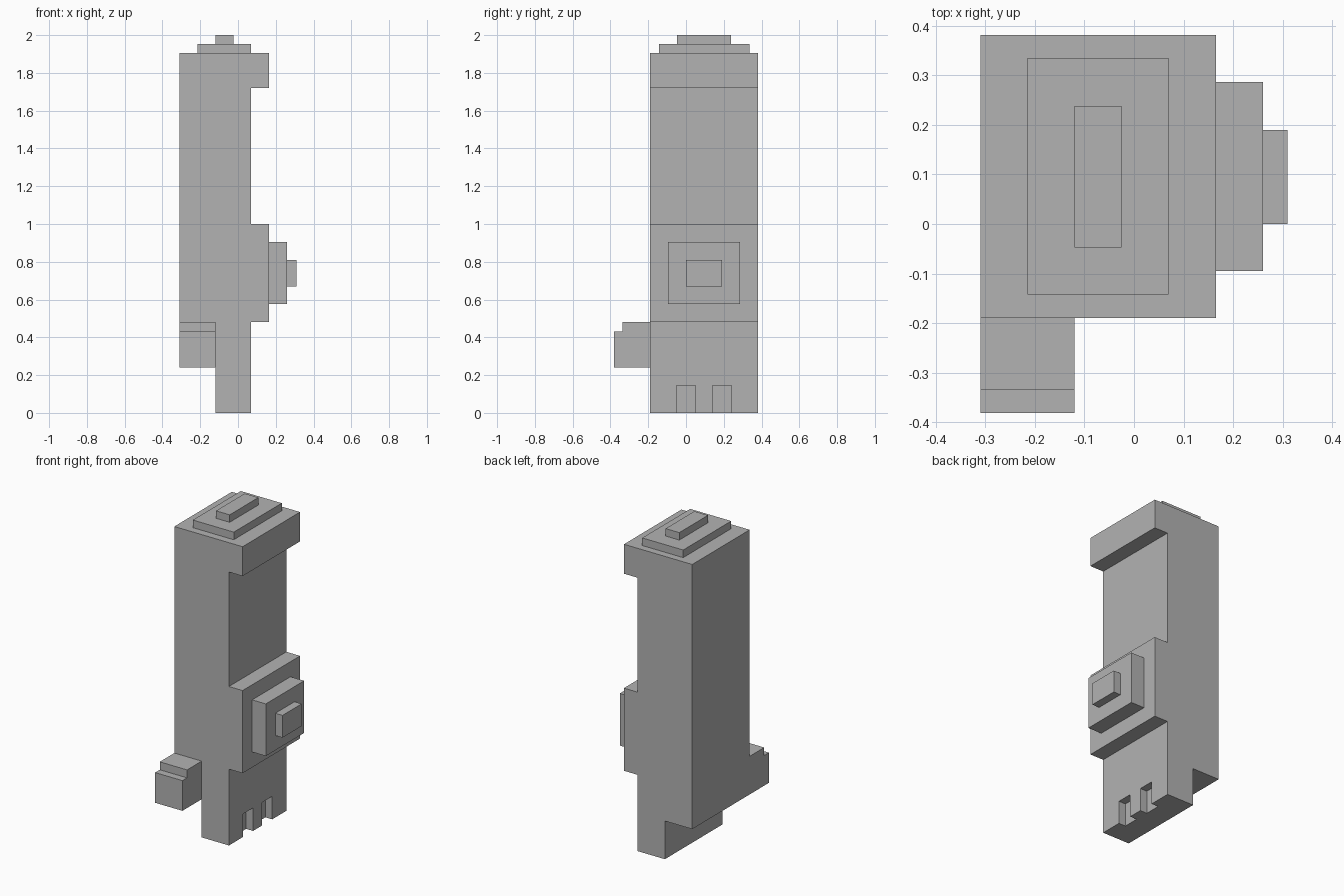
import bpy
import bmesh
from mathutils import Vector

cube = bpy.data.objects.get("Cube")
if cube:
    bpy.data.objects.remove(cube, do_unlink=True)

# One plain grey for everything
grey = bpy.data.materials.new("plain_grey")
grey.use_nodes = True
grey.diffuse_color = (0.45, 0.45, 0.45, 1)
grey.node_tree.nodes["Principled BSDF"].inputs["Base Color"].default_value = grey.diffuse_color


def extrude(name, points, offset):
    """Solid made by pushing a flat outline along an offset."""
    bm = bmesh.new()
    face = bm.faces.new([bm.verts.new(p) for p in points])
    result = bmesh.ops.extrude_face_region(bm, geom=[face], use_keep_orig=True)
    moved = [g for g in result["geom"] if isinstance(g, bmesh.types.BMVert)]
    bmesh.ops.translate(bm, verts=moved, vec=Vector(offset))
    bmesh.ops.recalc_face_normals(bm, faces=bm.faces)
    mesh = bpy.data.meshes.new(name)
    bm.to_mesh(mesh)
    bm.free()
    mesh.materials.append(grey)
    obj = bpy.data.objects.new(name, mesh)
    bpy.context.collection.objects.link(obj)
    return obj


def box(name, xs, ys, zs):
    (x0, x1), (y0, y1), (z0, z1) = xs, ys, zs
    base = [(x0, y0, z0), (x1, y0, z0), (x1, y1, z0), (x0, y1, z0)]
    return extrude(name, base, (0, 0, z1 - z0))


FRONT, BACK = -0.19, 0.381
LEFT_SIDE, STEP, FACE, LEDGE = -0.31, -0.12, 0.07, 0.165

# Tall body with top overhang, middle ledge and undercut base
outline = [(STEP, 0), (FACE, 0), (FACE, 0.48), (LEDGE, 0.48), (LEDGE, 1.0),
           (FACE, 1.0), (FACE, 1.72), (LEDGE, 1.72), (LEDGE, 1.905),
           (LEFT_SIDE, 1.905), (LEFT_SIDE, 0.24), (STEP, 0.24)]
body = extrude("body", [(x, FRONT, z) for x, z in outline], (0, BACK - FRONT, 0))

# Two small slots in the base
for y in (0, 0.19):
    cutter = box("slot_cutter", (FACE - 0.048, FACE + 0.1),
                 (y - 0.05, y + 0.05), (-0.1, 0.145))
    cutter.hide_render = True
    cut = body.modifiers.new("slot", 'BOOLEAN')
    cut.operation = 'DIFFERENCE'
    cut.solver = 'EXACT'
    cut.object = cutter
    bpy.context.view_layer.objects.active = body
    bpy.ops.object.modifier_apply(modifier=cut.name)
    bpy.data.objects.remove(cutter, do_unlink=True)

# Stepped block on the front
block = [(FRONT, 0.24), (-0.381, 0.24), (-0.381, 0.43),
         (-0.335, 0.43), (-0.335, 0.48), (FRONT, 0.48)]
extrude("front_block", [(LEFT_SIDE, y, z) for y, z in block],
        (STEP - LEFT_SIDE, 0, 0))

# Stacked plates on the side ledge and on the top
box("side_plate", (LEDGE, 0.26), (-0.095, 0.286), (0.577, 0.905))
box("side_button", (0.26, 0.31), (0, 0.19), (0.67, 0.81))
box("top_plate", (-0.215, FACE), (-0.142, 0.335), (1.905, 1.953))
box("top_cap", (STEP, -0.025), (-0.047, 0.238), (1.953, 2.0))
